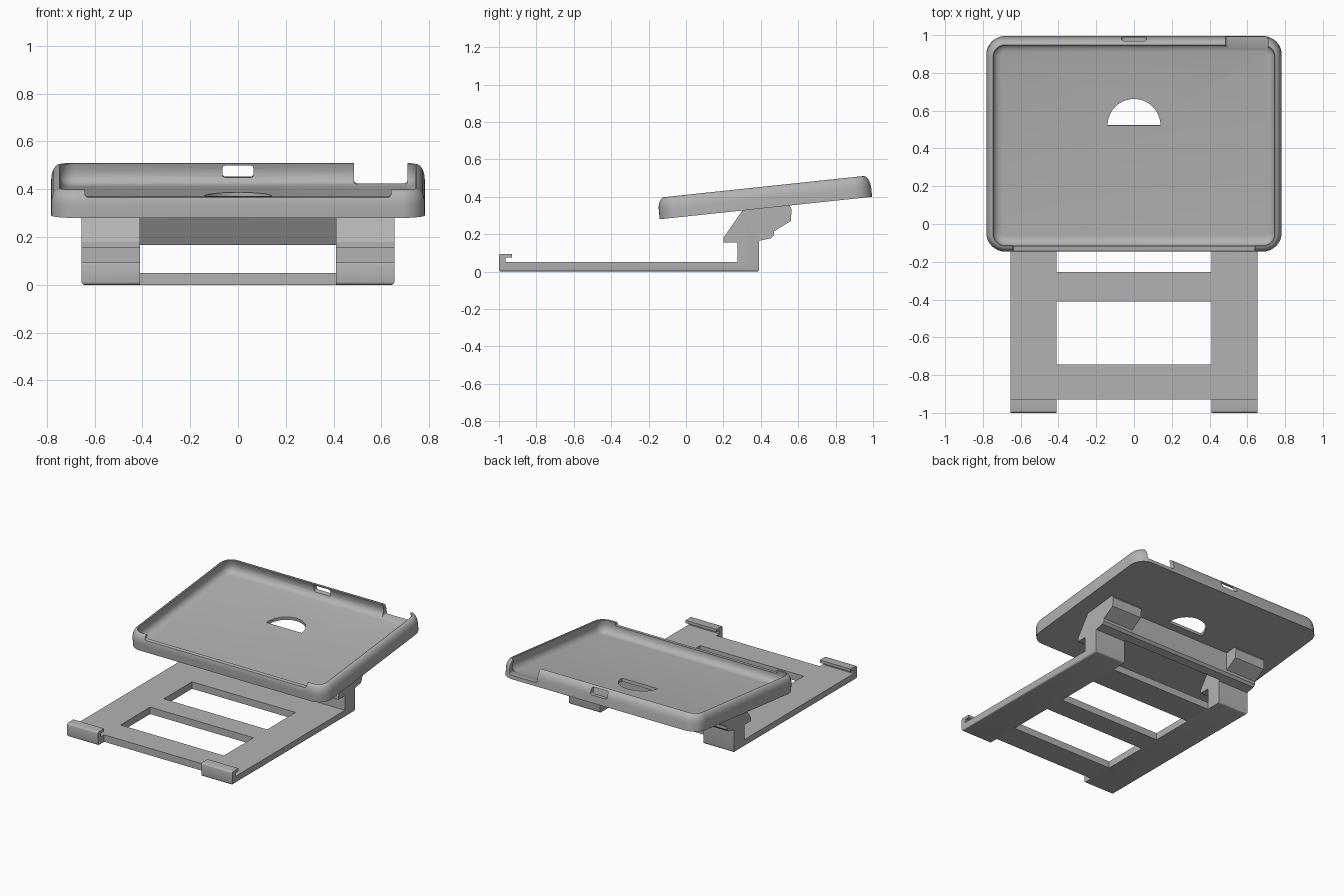
import bpy, bmesh, math
from mathutils import Vector

if "Cube" in bpy.data.objects:
    bpy.data.objects.remove(bpy.data.objects["Cube"])

gray = bpy.data.materials.new("light gray")
gray.diffuse_color = (0.45, 0.45, 0.45, 1)
gray.use_nodes = True
gray.node_tree.nodes["Principled BSDF"].inputs["Base Color"].default_value = gray.diffuse_color


def make(name, bm):
    bmesh.ops.recalc_face_normals(bm, faces=bm.faces)
    me = bpy.data.meshes.new(name)
    bm.to_mesh(me)
    bm.free()
    me.materials.append(gray)
    ob = bpy.data.objects.new(name, me)
    bpy.context.collection.objects.link(ob)
    return ob


def activate(ob):
    bpy.ops.object.select_all(action='DESELECT')
    ob.select_set(True)
    bpy.context.view_layer.objects.active = ob


def prism(profile, x0, x1):
    """Side profile (y, z) extruded along x."""
    bm = bmesh.new()
    face = bm.faces.new([bm.verts.new((x0, y, z)) for y, z in profile])
    ext = bmesh.ops.extrude_face_region(bm, geom=[face])
    bmesh.ops.translate(bm, vec=(x1 - x0, 0, 0),
                        verts=[v for v in ext['geom'] if isinstance(v, bmesh.types.BMVert)])
    bmesh.ops.recalc_face_normals(bm, faces=bm.faces)
    return bm


def box(lo, hi, round_edges=0):
    bm = prism([(lo[1], lo[2]), (hi[1], lo[2]), (hi[1], hi[2]), (lo[1], hi[2])], lo[0], hi[0])
    if round_edges:  # round the edges that run along y
        edges = [e for e in bm.edges if abs(e.verts[0].co.y - e.verts[1].co.y) > 0.01]
        bmesh.ops.bevel(bm, geom=edges, offset=round_edges, segments=4, profile=0.5, affect='EDGES')
    return bm


def rounded_rect(hx, hy, r, z, n=8):
    pts = []
    for k, (sx, sy) in enumerate([(1, 1), (-1, 1), (-1, -1), (1, -1)]):
        for i in range(n + 1):
            a = math.pi / 2 * (k + i / n)
            pts.append((sx * (hx - r) + r * math.cos(a), sy * (hy - r) + r * math.sin(a), z))
    return pts


# Tray: rounded rectangle rings from the underside, up the wall and down to the floor
HX, HY, R = 0.782, 0.571, 0.10
wall = [(0, 0), (0, 0.05)]
wall += [(0.035 * (1 - math.cos(a)), 0.05 + 0.065 * math.sin(a))
         for a in [math.pi / 2 * i / 6 for i in range(1, 7)]]
wall += [(0.04, 0.112), (0.033, 0.085), (0.033, 0.068)]
wall += [(0.08 - 0.047 * math.cos(a), 0.068 - 0.046 * math.sin(a))
         for a in [math.pi / 2 * i / 5 for i in range(1, 6)]]
bm = bmesh.new()
rings = [[bm.verts.new(p) for p in rounded_rect(HX - d, HY - d, R - d, z)] for d, z in wall]
for a, b in zip(rings, rings[1:]):
    for i in range(len(a)):
        j = (i + 1) % len(a)
        bm.faces.new((a[i], a[j], b[j], b[i]))
bm.faces.new(rings[0])
bm.faces.new(rings[-1])
tray = make("tray", bm)

# Half-round opening in the tray floor
bm = bmesh.new()
arc = [bm.verts.new((0.14 * math.cos(math.pi * i / 32), 0.098 + 0.14 * math.sin(math.pi * i / 32), -0.05))
       for i in range(33)]
f = bm.faces.new(arc)
ext = bmesh.ops.extrude_face_region(bm, geom=[f])
bmesh.ops.translate(bm, vec=(0, 0, 0.1), verts=[v for v in ext['geom'] if isinstance(v, bmesh.types.BMVert)])

# Openings cut from the tray
cutters = [
    make("half_round_cutter", bm),
    make("port_cutter", box((-0.065, 0.45, 0.053), (0.065, 0.65, 0.104), 0.013)),
    make("rear_notch_cutter", box((0.485, 0.495, 0.025), (0.71, 0.65, 0.25), 0.015)),
    make("front_notch_cutter", box((-0.64, -0.65, 0.086), (0.64, -0.50, 0.25), 0.012)),
]
for c in cutters:
    c.hide_render = True
    activate(tray)
    mod = tray.modifiers.new("cut", 'BOOLEAN')
    mod.operation = 'DIFFERENCE'
    mod.solver = 'EXACT'
    mod.object = c
    bpy.ops.object.modifier_apply(modifier=mod.name)
    bpy.data.objects.remove(c)
activate(tray)
bpy.ops.object.shade_smooth_by_angle(angle=math.radians(35))
tray.rotation_euler.x = math.atan2(0.12, 1.135)
tray.location = (0, 0.4275, 0.34)

# Side rails: front hook, flat runner, rear post and tray bracket in one profile
rail_profile = [(-1, 0), (0.39, 0), (0.39, 0.165), (0.455, 0.178), (0.47, 0.195), (0.47, 0.215),
                (0.56, 0.27), (0.565, 0.335), (0.55, 0.356), (0.305, 0.332), (0.2, 0.18),
                (0.2, 0.155), (0.275, 0.155), (0.275, 0.05), (-0.965, 0.05), (-0.965, 0.075),
                (-0.93, 0.075), (-0.93, 0.095), (-1, 0.095)]


def soft_edge(e):
    a, b = e.verts[0].co, e.verts[1].co
    along_x = abs(a.x - b.x) > 0.01
    if along_x:
        return a.y < -0.99 or (a.y > 0.38 and a.z < 0.01)
    return max(a.z, b.z) < 0.001 and max(abs(a.x), abs(b.x)) > 0.6


for side, s in (("left", -1), ("right", 1)):
    bm = prism(rail_profile, s * 0.41, s * 0.655)
    bmesh.ops.bevel(bm, geom=[e for e in bm.edges if soft_edge(e)], offset=0.012,
                    segments=3, profile=0.5, affect='EDGES')
    rail = make(side + "_rail", bm)
    activate(rail)
    bpy.ops.object.shade_smooth_by_angle(angle=math.radians(32))

# Flat bars joining the rails
for name, y0, y1 in (("front", -0.93, -0.745), ("middle", -0.41, -0.255), ("rear", 0.065, 0.275)):
    make(name + "_crossbar", box((-0.41, y0, 0), (0.41, y1, 0.05)))

# Beam under the tray joining the two brackets
make("bracket_beam", prism([(0.40, 0.167), (0.455, 0.178), (0.47, 0.195), (0.47, 0.348),
                            (0.30, 0.33)], -0.41, 0.41))
